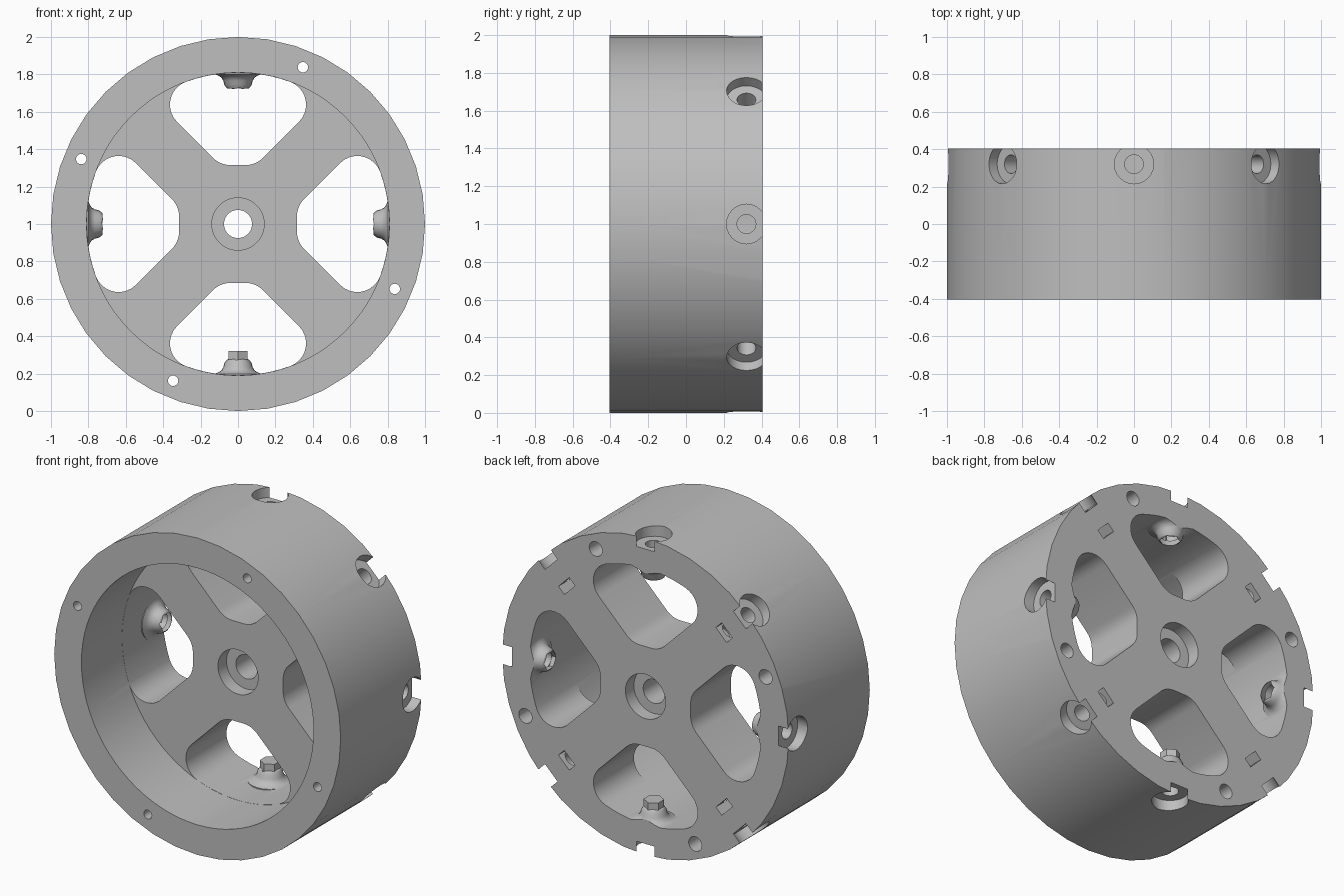
import bpy, bmesh, math
from mathutils import Vector

if "Cube" in bpy.data.objects:
    bpy.data.objects.remove(bpy.data.objects["Cube"])

R, R_IN, HALF = 1.0, 0.81, 0.404      # rim radius, inner radius, half width
Y_BOLT = 0.32                         # bolts sit close to the back face

grey = bpy.data.materials.new("plain grey")
grey.diffuse_color = (0.52, 0.52, 0.52, 1)
grey.use_nodes = True
grey.node_tree.nodes["Principled BSDF"].inputs["Base Color"].default_value = grey.diffuse_color


def finish(name, bm):
    bmesh.ops.recalc_face_normals(bm, faces=bm.faces)
    mesh = bpy.data.meshes.new(name)
    bm.to_mesh(mesh)
    bm.free()
    mesh.materials.append(grey)
    obj = bpy.data.objects.new(name, mesh)
    bpy.context.collection.objects.link(obj)
    return obj


def loft(name, rings):
    """Closed solid through rings with equal point counts."""
    bm = bmesh.new()
    loops = [[bm.verts.new(p) for p in ring] for ring in rings]
    n = len(loops[0])
    for a, b in zip(loops, loops[1:]):
        for i in range(n):
            j = (i + 1) % n
            bm.faces.new((a[i], a[j], b[j], b[i]))
    bm.faces.new(loops[0])
    bm.faces.new(loops[-1])
    return finish(name, bm)


def lathe(name, profile, origin, axis, seg):
    """Solid of revolution; profile is (radius, distance along axis)."""
    axis, origin = Vector(axis), Vector(origin)
    u = Vector((0, 1, 0)) if abs(axis.y) < 0.5 else Vector((1, 0, 0))
    v = axis.cross(u)
    turn = [math.tau * i / seg for i in range(seg)]
    return loft(name, [[origin + axis * d + (u * math.cos(t) + v * math.sin(t)) * r
                        for t in turn] for r, d in profile])


def prism(name, points, y0, y1, angle=0):
    """Extrude an (x, z) outline along y, turned about the wheel axis."""
    c, s = math.cos(angle), math.sin(angle)
    flat = [(x * c - z * s, x * s + z * c) for x, z in points]
    return loft(name, [[(x, y, z) for x, z in flat] for y in (y0, y1)])


def combine(target, tool, operation="DIFFERENCE"):
    tool.hide_render = True
    mod = target.modifiers.new("cut", "BOOLEAN")
    mod.operation, mod.object, mod.solver = operation, tool, "EXACT"
    bpy.context.view_layer.objects.active = target
    bpy.ops.object.modifier_apply(modifier=mod.name)
    bpy.data.objects.remove(tool)


def arc(cx, cz, r, a0, a1, n):
    return [(cx + r * math.cos(math.radians(a0 + (a1 - a0) * i / n)),
             cz + r * math.sin(math.radians(a0 + (a1 - a0) * i / n))) for i in range(n + 1)]


ORIGIN, Y_AXIS = (0, 0, 0), (0, 1, 0)
# Rim, slightly long at the back until the bosses are trimmed
wheel = lathe("wheel_body", [(R, -HALF), (R, 0.5)], ORIGIN, Y_AXIS, 40)
combine(wheel, lathe("front_cavity", [(R_IN, -0.6), (R_IN, 0.0)], ORIGIN, Y_AXIS, 80))

# Right half of a spoke window, with rounded corners, then mirrored
F = 0.13
top_x, top_z = 0.234, 0.638
edge = math.degrees(math.atan2(top_z, top_x))
half = arc(0.041, 0.445, F, -90, -45, 5) + arc(top_x, top_z, F, -45, edge, 9)
half += arc(0, 0, R_IN - 0.001, edge, 90, 6)[1:]
window = half + [(-x, z) for x, z in reversed(half[:-1])]
for k in range(4):
    combine(wheel, prism("window", window, -0.1, 0.7, k * math.pi / 2))

# Flared bolt bosses inside the windows
boss = [(0.05, 0.722), (0.062, 0.728), (0.073, 0.745), (0.078, 0.765),
        (0.088, 0.782), (0.105, 0.794), (0.13, 0.802), (0.13, 0.86)]
for k in range(4):
    a = k * math.pi / 2
    d = (round(math.cos(a)), 0, round(math.sin(a)))
    combine(wheel, lathe("bolt_boss", boss, (0, Y_BOLT, 0), d, 24), "UNION")
combine(wheel, lathe("back_trim", [(1.2, HALF), (1.2, 0.8)], ORIGIN, Y_AXIS, 16))

# Radial bolt holes with head recesses
for k in range(8):
    a = k * math.pi / 4
    d = (math.cos(a), 0, math.sin(a))
    bolt = [(0.05, 0.68), (0.05, 0.93), (0.105, 0.93), (0.105, 1.05)]
    combine(wheel, lathe("bolt_hole", bolt, (0, Y_BOLT, 0), d, 24))
    if k % 2 == 0:      # hexagonal nut seat in the boss tip
        combine(wheel, lathe("nut_seat", [(0.059, 0.68), (0.059, 0.75)],
                             (0, Y_BOLT, 0), d, 6))
    else:               # nut slot opening at the back of the spoke
        slot = [(-0.053, 0.748), (0.053, 0.748), (0.053, 0.806), (-0.053, 0.806)]
        combine(wheel, prism("nut_slot", slot, 0.26, 0.5, a - math.pi / 2))

# Axle hole with a bearing seat on both faces
hub = [(0.14, -0.2), (0.14, 0.085), (0.075, 0.085), (0.075, 0.32), (0.14, 0.32), (0.14, 0.6)]
combine(wheel, lathe("axle_hole", hub, ORIGIN, Y_AXIS, 40))

# Long screw holes through the rim, wider from the back
for k in range(4):
    a = math.radians(67.5 + 90 * k)
    pos = (0.907 * math.cos(a), 0, 0.907 * math.sin(a))
    screw = [(0.028, -0.6), (0.028, -0.1), (0.046, -0.1), (0.046, 0.6)]
    combine(wheel, lathe("screw_hole", screw, pos, Y_AXIS, 20))

for v in wheel.data.vertices:
    v.co.z += 1
bpy.ops.object.select_all(action="DESELECT")
wheel.select_set(True)
bpy.context.view_layer.objects.active = wheel
bpy.ops.object.shade_smooth_by_angle(angle=math.radians(30))
